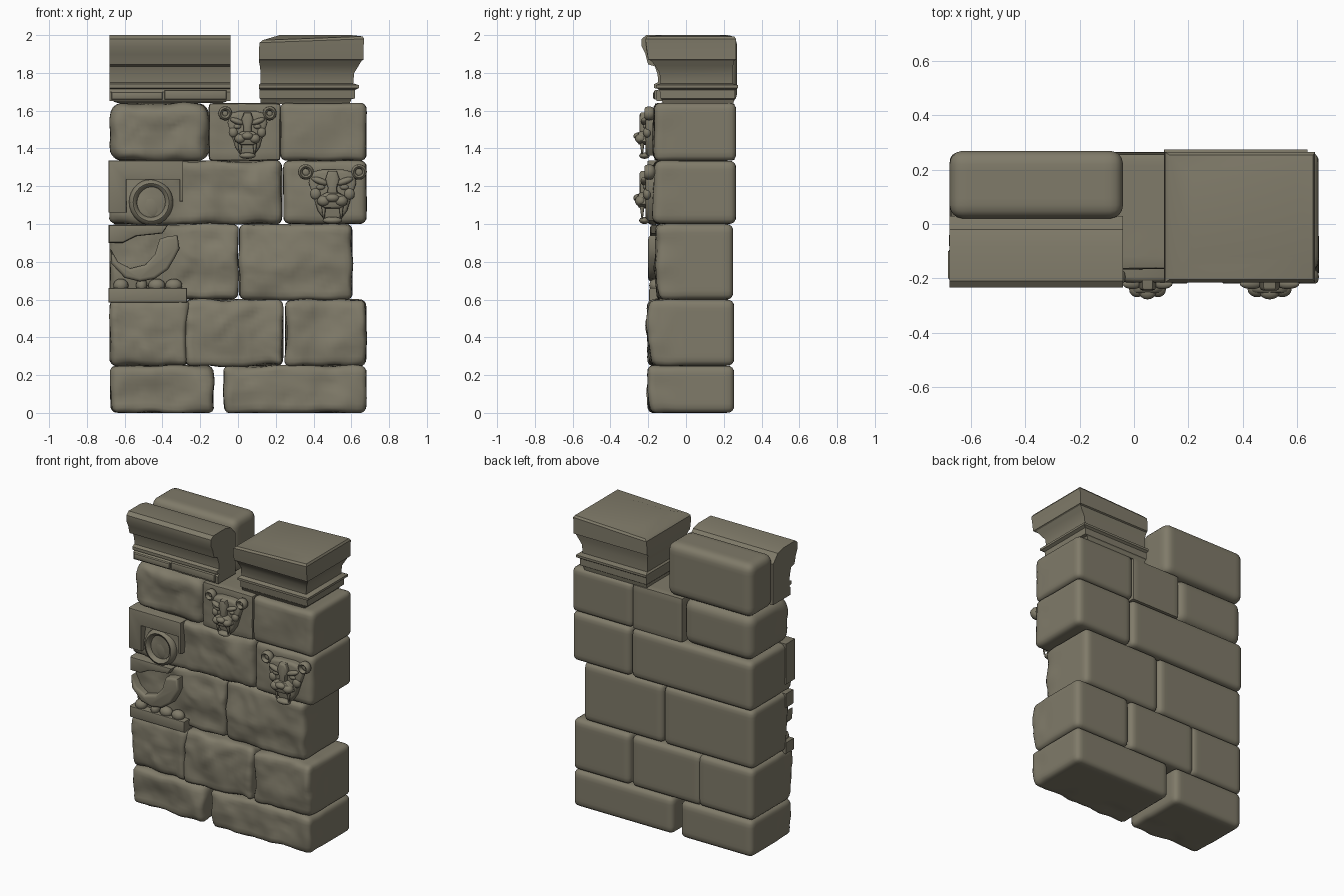
import bpy, bmesh, math
from mathutils import Vector, Matrix, noise

if "Cube" in bpy.data.objects:
    bpy.data.objects.remove(bpy.data.objects["Cube"])

stone = bpy.data.materials.new("olive_grey_stone")
stone.diffuse_color = (0.215, 0.197, 0.142, 1)
stone.use_nodes = True
stone.node_tree.nodes["Principled BSDF"].inputs["Base Color"].default_value = stone.diffuse_color


def finish(name, bm, angle=40):
    bmesh.ops.recalc_face_normals(bm, faces=bm.faces)
    me = bpy.data.meshes.new(name)
    bm.to_mesh(me)
    bm.free()
    me.materials.append(stone)
    ob = bpy.data.objects.new(name, me)
    bpy.context.collection.objects.link(ob)
    bpy.ops.object.select_all(action='DESELECT')
    ob.select_set(True)
    bpy.context.view_layer.objects.active = ob
    bpy.ops.object.shade_smooth_by_angle(angle=math.radians(angle))
    return ob


# Rounded masonry block with a rough-hewn front and smooth back
def block(name, x, z, y=(-0.19, 0.255), r=0.035, rough=0.02, step=0.024):
    lo, hi = Vector((x[0], y[0], z[0])), Vector((x[1], y[1], z[1]))
    bm = bmesh.new()
    bmesh.ops.create_cube(bm, size=1)
    for v in bm.verts:
        v.co = Vector([lo[i] if v.co[i] < 0 else hi[i] for i in range(3)])
    for i in range(3):
        n = max(2, round((hi[i] - lo[i]) / step))
        normal = Vector([float(i == k) for k in range(3)])
        for k in range(1, n):
            bmesh.ops.bisect_plane(bm, geom=bm.verts[:] + bm.edges[:] + bm.faces[:],
                                   plane_co=lo + normal * (hi[i] - lo[i]) * k / n, plane_no=normal)
    for v in bm.verts:
        p = v.co
        inner = Vector([min(max(p[i], lo[i] + r), hi[i] - r) for i in range(3)])
        p = inner + (p - inner).normalized() * r
        front = min(1, max(0, (0.0 - p.y) / 0.14))
        s = p + Vector((len(name) * 3.1, 0, z[0]))
        lump = noise.noise(s * 5.5) + 0.5 * abs(noise.noise(s * 12))
        p.y -= rough * lump * front
        p.x += rough * 0.5 * noise.noise(s * 9 + Vector((7, 0, 0))) * front
        p.z += rough * 0.5 * noise.noise(s * 8 + Vector((0, 9, 0))) * front
        p.z = max(p.z, 0)
        v.co = p
    finish(name, bm, 60)


# Flat outline in x/z pushed out of the wall, with a softened front edge
def add_relief(bm, pts, y_front, y_back=-0.1, bevel=0.012, seg=2):
    vs = [bm.verts.new((px, y_back, pz)) for px, pz in pts]
    f = bm.faces.new(vs)
    new = bmesh.ops.extrude_face_region(bm, geom=[f])['geom']
    top = [v for v in new if isinstance(v, bmesh.types.BMVert)]
    for v in top:
        v.co.y = y_front
    tops = set(top)
    edges = [e for e in bm.edges if e.verts[0] in tops and e.verts[1] in tops]
    if bevel:
        bmesh.ops.bevel(bm, geom=edges, offset=bevel, segments=seg, affect='EDGES',
                        profile=0.5, clamp_overlap=True)


def relief(name, pts, *args, **kw):
    bm = bmesh.new()
    add_relief(bm, pts, *args, **kw)
    finish(name, bm)


def rect(x0, x1, z0, z1):
    return [(x0, z0), (x1, z0), (x1, z1), (x0, z1)]


def add_ball(bm, c, size, tilt=0):
    m = Matrix.Translation(c) @ Matrix.Rotation(tilt, 4, 'Y') @ Matrix.Diagonal((*size, 1))
    bmesh.ops.create_uvsphere(bm, u_segments=16, v_segments=10, radius=1, matrix=m)


def add_ring(bm, c, rx, rz, thick, depth, tilt=0):
    n, k = 28, 8
    rot = Matrix.Rotation(tilt, 3, 'Y')
    g = []
    for i in range(n):
        a = math.tau * i / n
        row = []
        for j in range(k):
            b = math.tau * j / k
            q = Vector(((rx + thick * math.cos(b)) * math.cos(a), depth * math.sin(b),
                        (rz + thick * math.cos(b)) * math.sin(a)))
            row.append(bm.verts.new(Vector(c) + rot @ q))
        g.append(row)
    for i in range(n):
        for j in range(k):
            i2, j2 = (i + 1) % n, (j + 1) % k
            bm.faces.new((g[i][j], g[i2][j], g[i2][j2], g[i][j2]))


# Courses of masonry
block("base_block_left", (-0.675, -0.13), (0, 0.25), rough=0.025)
block("base_block_right", (-0.075, 0.68), (0, 0.25), rough=0.025)
block("second_left_block", (-0.68, -0.265), (0.25, 0.6), rough=0.03)
block("second_middle_block", (-0.285, 0.24), (0.25, 0.6), rough=0.03)
block("second_right_block", (0.25, 0.68), (0.25, 0.6), rough=0.025)
block("third_left_block", (-0.68, 0.0), (0.6, 1.0), y=(-0.145, 0.25), rough=0.03)
block("third_right_block", (0.005, 0.605), (0.6, 1.0), y=(-0.15, 0.25), rough=0.025)
block("fourth_left_block", (-0.68, 0.235), (1.0, 1.335), y=(-0.165, 0.265), rough=0.03)
block("fourth_right_block", (0.24, 0.68), (1.0, 1.335), y=(-0.17, 0.265), rough=0.012)
block("fifth_left_block", (-0.675, -0.155), (1.335, 1.64), y=(-0.17, 0.26), r=0.06, rough=0.03)
block("fifth_middle_block", (-0.155, 0.225), (1.335, 1.64), y=(-0.165, 0.26), r=0.015, rough=0.006)
block("fifth_right_block", (0.225, 0.68), (1.335, 1.64), y=(-0.17, 0.265), r=0.03, rough=0.012)
block("cornice_back_block", (-0.68, -0.04), (1.64, 2.0), y=(0.02, 0.27), r=0.05, rough=0)

# Moulded cornice front, swept along x
profile = [(0.03, 1.65), (-0.155, 1.65), (-0.16, 1.70), (-0.145, 1.715), (-0.17, 1.72),
           (-0.17, 1.74), (-0.148, 1.75), (-0.15, 1.79), (-0.165, 1.835), (-0.20, 1.845),
           (-0.205, 1.86), (-0.215, 1.90), (-0.235, 1.94), (-0.235, 1.98), (-0.21, 2.0),
           (-0.08, 2.0), (-0.02, 1.985), (0.01, 1.95), (0.03, 1.93)]
bm = bmesh.new()
f = bm.faces.new([bm.verts.new((-0.68, py, pz)) for py, pz in profile])
for v in [g for g in bmesh.ops.extrude_face_region(bm, geom=[f])['geom']
          if isinstance(g, bmesh.types.BMVert)]:
    v.co.x = -0.04
finish("cornice_front", bm, 30)
# Broken lip under the cornice
relief("cornice_lip_left", rect(-0.67, -0.40, 1.66, 1.70), -0.175, bevel=0.01)
relief("cornice_lip_right", rect(-0.39, -0.06, 1.66, 1.71), -0.17, bevel=0.01)

# Flared capital: stacked rings of (z, left, right, front, back)
levels = [(1.635, .12, .59, -.12, .25), (1.66, .12, .60, -.13, .255), (1.665, .115, .62, -.135, .26),
          (1.71, .115, .62, -.14, .26), (1.72, .11, .64, -.16, .275), (1.735, .11, .64, -.16, .275),
          (1.745, .12, .61, -.135, .245), (1.80, .12, .615, -.14, .245), (1.84, .115, .64, -.165, .25),
          (1.865, .11, .655, -.185, .255), (1.87, .11, .665, -.20, .265), (1.94, .11, .665, -.21, .265),
          (1.98, .115, .668, -.215, .265), (1.993, .13, .66, -.205, .255), (2.0, .22, .60, -.12, .17)]
bm = bmesh.new()
rings = []
for z, a, b, c, d in levels:
    rings.append([bm.verts.new((px, py, z - (0.02 if z > 1.9 and px < 0.2 else 0)))
                  for px, py in ((a, c), (b, c), (b, d), (a, d))])
for p, q in zip(rings, rings[1:]):
    for i in range(4):
        bm.faces.new((p[i], p[(i + 1) % 4], q[(i + 1) % 4], q[i]))
bm.faces.new(rings[0])
bm.faces.new(rings[-1])
finish("capital", bm, 30)

# Carved panel with an arch ring on the fourth course
relief("panel_frame", [(-0.685, 1.06), (-0.59, 1.06), (-0.59, 1.235), (-0.31, 1.235), (-0.31, 1.12),
                       (-0.29, 1.12), (-0.29, 1.335), (-0.685, 1.335)], -0.205, bevel=0.006)
bm = bmesh.new()
add_ring(bm, (-0.46, -0.17, 1.115), 0.095, 0.10, 0.022, 0.035)
add_ball(bm, (-0.46, -0.165, 1.10), (0.06, 0.02, 0.075))
finish("panel_ring", bm, 60)

# Bird-like carving on the third course
relief("carving_ledge", rect(-0.685, -0.27, 0.585, 0.66), -0.195, bevel=0.008)
relief("carving_body", [(-.32, .94), (-.31, .87), (-.335, .82), (-.37, .76), (-.44, .71), (-.52, .695),
                        (-.60, .715), (-.67, .79), (-.675, .87), (-.635, .80), (-.57, .765),
                        (-.49, .785), (-.44, .84), (-.415, .92), (-.37, .935)], -0.20, bevel=0.02, seg=3)
relief("carving_top", [(-.685, .90), (-.61, .90), (-.54, .935), (-.40, .95), (-.37, .995), (-.685, .995)],
       -0.19, bevel=0.012)
bm = bmesh.new()
for cx, w in ((-0.62, 0.04), (-0.51, 0.03), (-0.43, 0.045), (-0.34, 0.045)):
    add_ball(bm, (cx, -0.16, 0.675), (w, 0.035, 0.035))
finish("carving_feet", bm, 60)


# Snarling cat head; u is across (half width = 1), v is up (0 to 1)
def cat_head(name, cx, z0, w, h, y0=-0.17):
    bm = bmesh.new()
    P = lambda u, v: (cx + u * w, z0 + v * h)

    def mirrored(half):
        return [P(u, v) for u, v in half] + [P(-u, v) for u, v in reversed(half)]

    def ball(u, v, y, su, sy, sv, tilt=0):
        for s in ((-1, 1) if u else (1,)):
            px, pz = P(u * s, v)
            add_ball(bm, (px, y, pz), (su * w, sy, sv * h), tilt * s)

    # skull, lips, nose bridge
    add_relief(bm, mirrored([(.22, .06), (.42, .22), (.55, .45), (.68, .68), (.6, .86), (.3, .9)]),
               y0 - 0.045, bevel=0.02, seg=3)
    add_relief(bm, mirrored([(.22, .26), (.42, .33), (.36, .46), (.18, .52)]), y0 - 0.085, bevel=0.015)
    add_relief(bm, mirrored([(.16, .42), (.13, .6), (.2, .75), (.12, .88)]), y0 - 0.075, bevel=0.012)
    ball(0, .43, y0 - 0.082, .2, 0.026, .07)           # nose tip
    ball(.25, .38, y0 - 0.07, .19, 0.03, .09)          # muzzle pads
    ball(.36, .71, y0 - 0.05, .25, 0.02, .055, -0.35)  # brows
    ball(.34, .61, y0 - 0.043, .13, 0.014, .045)       # eyes
    ball(.48, .5, y0 - 0.035, .16, 0.022, .1)          # cheeks
    ball(0, .06, y0 - 0.05, .28, 0.028, .06)           # chin
    for s in (-1, 1):                                  # ears and fangs
        ex, ez = P(.76 * s, .86)
        add_ring(bm, (ex, y0 - 0.025, ez), .16 * w, .09 * h, 0.012, 0.025, -0.5 * s)
        add_ball(bm, (ex, y0 - 0.01, ez), (.17 * w, 0.022, .1 * h), -0.5 * s)
        fx, fz = P(.25 * s, .2)
        bmesh.ops.create_cone(bm, cap_ends=True, segments=8, radius1=0.004, radius2=0.013, depth=.22 * h,
                              matrix=Matrix.Translation((fx, y0 - 0.062, fz)))
    finish(name, bm, 45)


cat_head("upper_cat_head", 0.05, 1.345, 0.155, 0.28)
cat_head("lower_cat_head", 0.50, 1.0, 0.185, 0.32)
